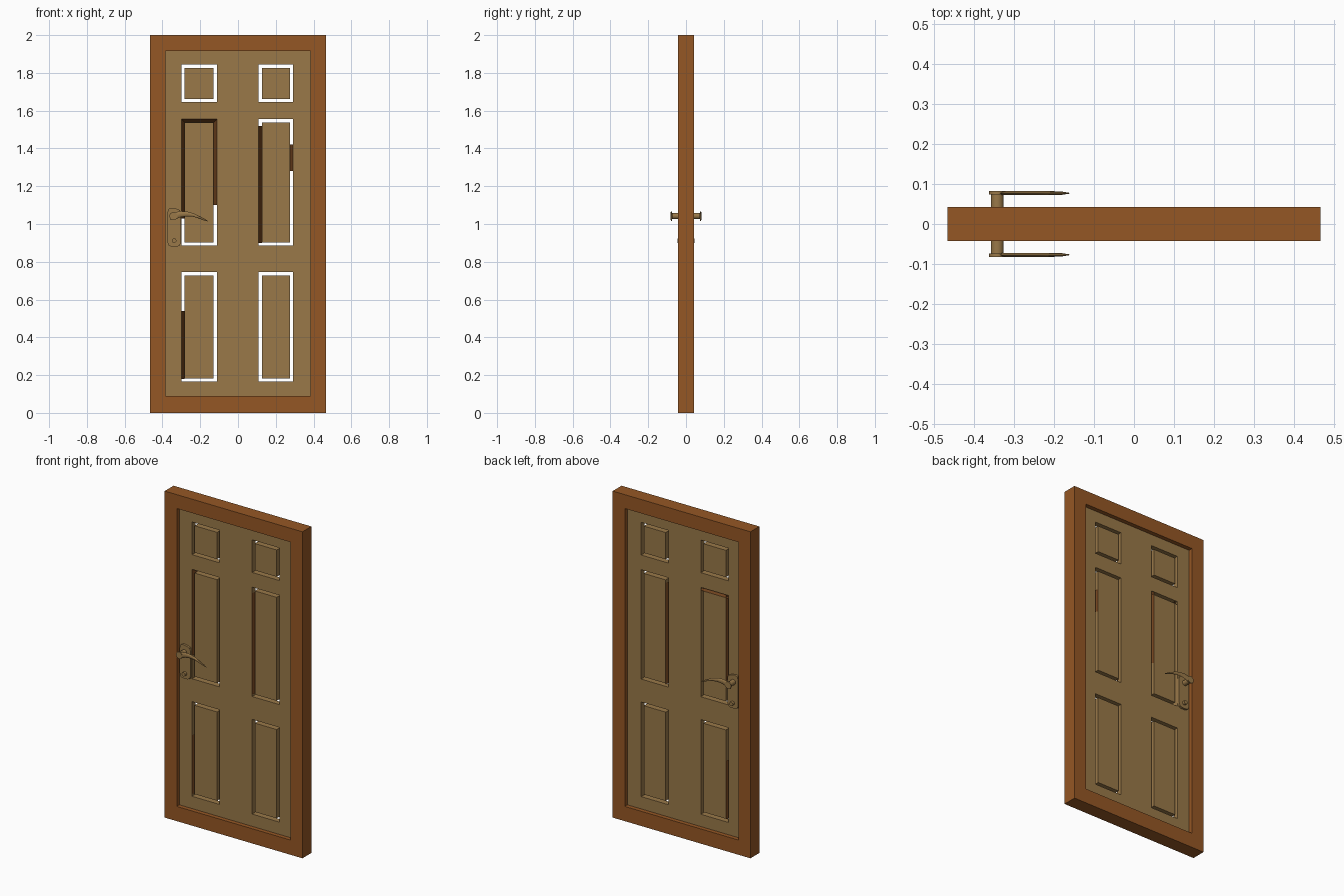
import bpy, bmesh, math
from mathutils import Vector

if "Cube" in bpy.data.objects:
    bpy.data.objects.remove(bpy.data.objects["Cube"])


def material(name, rgb):
    m = bpy.data.materials.new(name)
    m.diffuse_color = (*rgb, 1)
    m.use_nodes = True
    m.node_tree.nodes["Principled BSDF"].inputs["Base Color"].default_value = m.diffuse_color
    return m


BROWN = material("frame brown", (0.30, 0.095, 0.018))
TAN = material("door tan", (0.32, 0.19, 0.066))
DARK = material("dark moulding", (0.16, 0.055, 0.013))


def finish(bm, name, mat, normals=True):
    if normals:
        bmesh.ops.recalc_face_normals(bm, faces=bm.faces)
    me = bpy.data.meshes.new(name)
    bm.to_mesh(me)
    bm.free()
    me.materials.append(mat)
    ob = bpy.data.objects.new(name, me)
    bpy.context.collection.objects.link(ob)
    return ob


def extrude_faces(bm, depth):
    r = bmesh.ops.extrude_face_region(bm, geom=bm.faces[:])
    vs = [v for v in r["geom"] if isinstance(v, bmesh.types.BMVert)]
    bmesh.ops.translate(bm, verts=vs, vec=(0, depth, 0))


def pierced_slab(name, xs, zs, holes, half, mat):
    """Slab cut in a grid, leaving the listed cells open."""
    bm = bmesh.new()
    grid = [[bm.verts.new((x, -half, z)) for z in zs] for x in xs]
    for i in range(len(xs) - 1):
        for j in range(len(zs) - 1):
            if (i, j) not in holes:
                bm.faces.new((grid[i][j], grid[i + 1][j], grid[i + 1][j + 1], grid[i][j + 1]))
    extrude_faces(bm, 2 * half)
    return finish(bm, name, mat)


def plate(name, outline, y0, y1, mat):
    bm = bmesh.new()
    bm.faces.new([bm.verts.new((x, y0, z)) for x, z in outline])
    extrude_faces(bm, y1 - y0)
    return finish(bm, name, mat)


def disc(cx, cz, r, n=24):
    return [(cx + r * math.cos(2 * math.pi * k / n), cz + r * math.sin(2 * math.pi * k / n)) for k in range(n)]


# Frame
pierced_slab("door_frame", [-0.467, -0.385, 0.385, 0.467], [0, 0.09, 1.915, 2.0],
             {(1, 1)}, 0.043, BROWN)

# Door leaf with six openings
D = 0.017
XS = [-0.385, -0.300, -0.112, 0.108, 0.292, 0.385]
ZS = [0.09, 0.165, 0.745, 0.885, 1.555, 1.645, 1.845, 1.915]
pierced_slab("door_leaf", XS, ZS, {(i, j) for i in (1, 3) for j in (1, 3, 5)}, D, TAN)

# Inset panels, separated from the leaf by a narrow gap
G = 0.018
for i, side in ((1, "left"), (3, "right")):
    for j, level in ((1, "lower"), (3, "middle"), (5, "upper")):
        x0, x1, z0, z1 = XS[i] + G, XS[i + 1] - G, ZS[j] + G, ZS[j + 1] - G
        plate(f"{side}_{level}_panel", [(x0, z0), (x1, z0), (x1, z1), (x0, z1)], -D, D, TAN)


# Sloping moulding remnants inside the gaps
def moulding(name, a, b, inward):
    """Strip from leaf front edge a-b to the panel's back edge."""
    bm = bmesh.new()
    ix, iz = inward
    pts = [(a[0], -D, a[1]), (b[0], -D, b[1]),
           (b[0] + ix * G, D, b[1] + iz * G), (a[0] + ix * G, D, a[1] + iz * G)]
    f = bm.faces.new([bm.verts.new(p) for p in pts])
    f.normal_update()
    if f.normal.y > 0:
        f.normal_flip()
    finish(bm, name, DARK, False)


for k, (x, z0, z1, s) in enumerate([(XS[1], 1.03, 1.555, 1), (XS[2], 1.10, 1.555, -1),
                                    (XS[3], 0.90, 1.52, 1), (XS[4], 1.28, 1.42, -1),
                                    (XS[1], 0.18, 0.54, 1)]):
    moulding(f"side_moulding_{k + 1}", (x, z0), (x, z1), (s, 0))
moulding("top_moulding", (XS[1], 1.555), (XS[2], 1.555), (0, -1))

# Handle sets on both faces
PX, PZ = -0.342, 1.042
back_plate = [(-0.338 + sx * x, z) for sx, x, z in
              [(-1, 0.036, 0.905), (-1, 0.030, 0.886), (-1, 0.015, 0.880), (1, 0.015, 0.880),
               (1, 0.030, 0.886), (1, 0.036, 0.905), (1, 0.036, 1.060), (1, 0.030, 1.074),
               (1, 0.015, 1.080), (-1, 0.015, 1.086), (-1, 0.030, 1.080), (-1, 0.036, 1.060)]]
# lever stations: x, low z, high z, half thickness
LEVER = [(-0.358, 1.022, 1.050, 0.004), (-0.335, 1.022, 1.062, 0.005), (-0.305, 1.036, 1.068, 0.005),
         (-0.270, 1.041, 1.066, 0.005), (-0.235, 1.038, 1.056, 0.005), (-0.200, 1.027, 1.040, 0.005),
         (-0.180, 1.019, 1.029, 0.004), (-0.161, 1.014, 1.018, 0.001)]

for s, side in ((-1, "front"), (1, "back")):
    plate(f"{side}_handle_plate", back_plate, s * D, s * 0.030, TAN)
    plate(f"{side}_lock_cylinder", disc(-0.338, 0.912, 0.012), s * 0.030, s * 0.046, TAN)
    plate(f"{side}_handle_stem", disc(PX, PZ, 0.016), s * 0.030, s * 0.082, TAN)
    plate(f"{side}_stem_cap", disc(PX, PZ, 0.021), s * 0.074, s * 0.083, TAN)
    bm = bmesh.new()
    rings = []
    for x, lo, hi, t in LEVER:
        mid, h = (lo + hi) / 2, (hi - lo) / 2
        rings.append([bm.verts.new((x, s * 0.077 + t * math.cos(a * math.pi / 4),
                                    mid + h * math.sin(a * math.pi / 4))) for a in range(8)])
    for r0, r1 in zip(rings, rings[1:]):
        for a in range(8):
            bm.faces.new((r0[a], r0[(a + 1) % 8], r1[(a + 1) % 8], r1[a]))
    bm.faces.new(rings[0])
    bm.faces.new(rings[-1])
    finish(bm, f"{side}_lever", TAN)

# Smooth the round handle parts
for ob in bpy.data.objects:
    if any(w in ob.name for w in ("lever", "stem", "cylinder")):
        bpy.ops.object.select_all(action='DESELECT')
        ob.select_set(True)
        bpy.context.view_layer.objects.active = ob
        bpy.ops.object.shade_smooth_by_angle(angle=math.radians(40))
